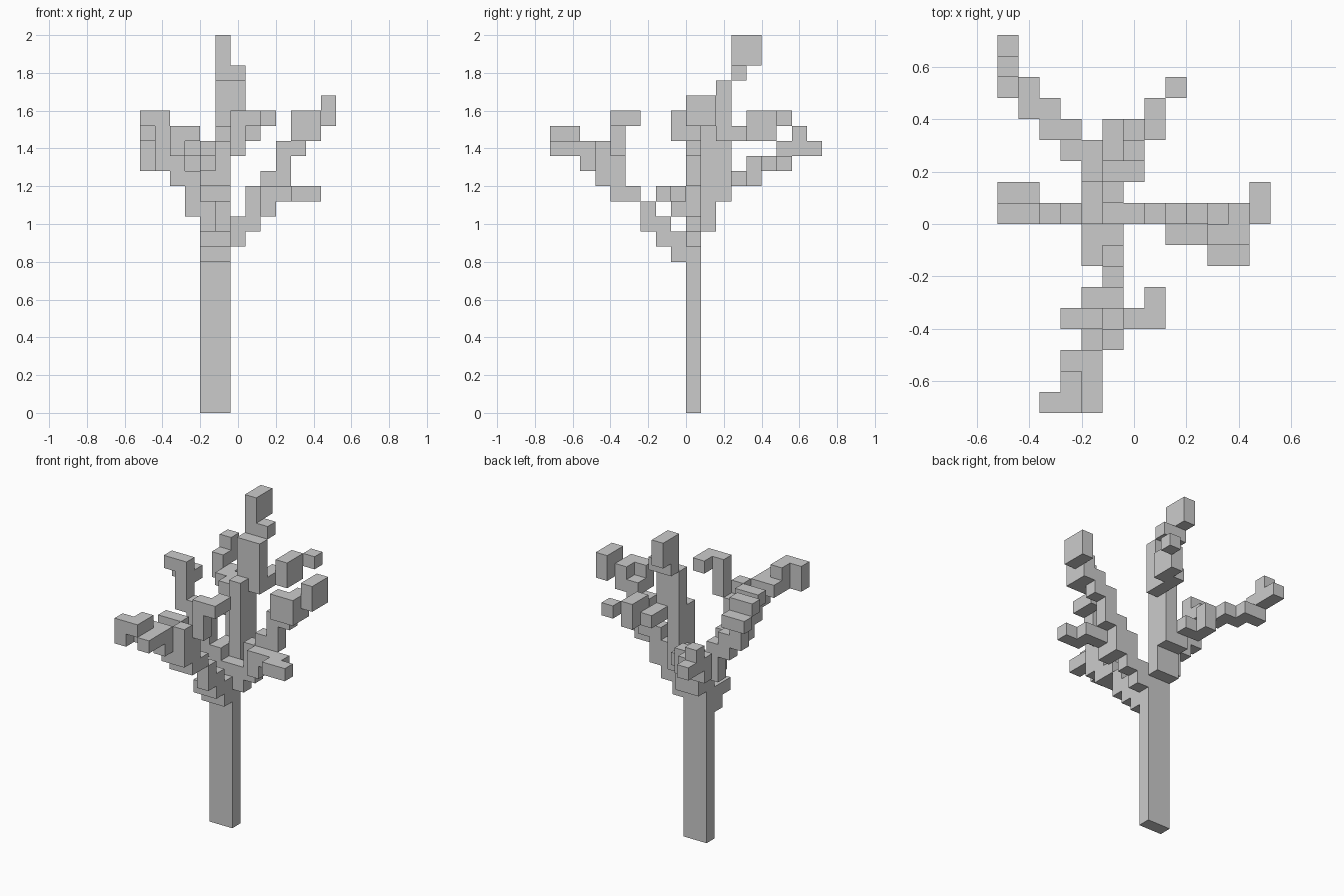
import bpy, bmesh
from mathutils import Vector

if "Cube" in bpy.data.objects:
    bpy.data.objects.remove(bpy.data.objects["Cube"])

S = 0.08                              # edge of one block
ORIGIN = Vector((-0.52, -0.72, 0.0))  # corner of the block grid
parts, filled = {}, set()


def part(name, *columns):
    """Claim upright columns of blocks: (column x, column y, lowest, highest)."""
    cells = {(x, y, z) for x, y, a, b in columns for z in range(a, b + 1)} - filled
    parts[name] = cells
    filled.update(cells)


def build(name, cells):
    """Mesh only the exposed block faces, then merge coplanar ones."""
    bm = bmesh.new()
    verts = {}

    def vert(p):
        if p not in verts:
            verts[p] = bm.verts.new(ORIGIN + Vector(p) * S)
        return verts[p]

    for c in sorted(cells):
        for axis in range(3):
            for side in (0, 1):
                n = list(c)
                n[axis] += 2 * side - 1
                if tuple(n) in filled:
                    continue
                u, v = (axis + 1) % 3, (axis + 2) % 3
                ring = []
                for du, dv in ((0, 0), (1, 0), (1, 1), (0, 1)):
                    p = list(c)
                    p[axis] += side
                    p[u] += du
                    p[v] += dv
                    ring.append(vert(tuple(p)))
                bm.faces.new(ring if side else ring[::-1])
    bmesh.ops.dissolve_limit(bm, angle_limit=0.01, verts=bm.verts[:], edges=bm.edges[:])
    me = bpy.data.meshes.new(name)
    bm.to_mesh(me)
    bm.free()
    bpy.context.collection.objects.link(bpy.data.objects.new(name, me))


# Trunk
part("trunk", (4, 9, 0, 13), (5, 9, 0, 12))

# Central leader, rising and leaning back to the crown tip
part("leader", (5, 10, 12, 18), (5, 11, 14, 21), (6, 11, 18, 21),
     (5, 12, 22, 24), (6, 12, 22, 22), (5, 13, 23, 24))

# Twig off the leader, to the back right
part("back_right_twig", (6, 12, 18, 18), (6, 13, 18, 18), (7, 13, 18, 19),
     (7, 14, 18, 19), (8, 15, 19, 19))

# Back left branch
part("back_left_branch", (4, 10, 12, 13), (4, 11, 14, 15), (4, 12, 15, 15),
     (3, 12, 15, 15), (3, 13, 15, 16), (2, 13, 16, 16), (2, 14, 16, 16),
     (1, 14, 16, 16), (1, 15, 16, 16), (0, 15, 16, 17), (0, 16, 17, 18),
     (0, 17, 17, 17))

# Left branch with upright hooked end
part("left_branch", (3, 9, 13, 15), (2, 9, 15, 16), (1, 9, 16, 19),
     (0, 9, 19, 19), (1, 10, 18, 18), (0, 10, 18, 18))

# Right branch and its low side twig
part("right_branch", (6, 9, 11, 12), (7, 9, 12, 14), (8, 9, 13, 15),
     (9, 9, 15, 17), (10, 9, 17, 18), (10, 8, 18, 19), (11, 8, 18, 19),
     (11, 9, 18, 19), (12, 9, 19, 20), (12, 10, 19, 20))
part("right_twig", (8, 8, 13, 14), (9, 8, 14, 14), (10, 8, 14, 14),
     (10, 7, 14, 14), (11, 7, 14, 14))

# Front branch
part("front_branch", (4, 8, 10, 11), (5, 8, 10, 11), (4, 7, 11, 11),
     (5, 7, 11, 12), (5, 6, 12, 13), (5, 5, 14, 14), (4, 5, 14, 14),
     (4, 4, 14, 16), (5, 4, 14, 16), (5, 3, 15, 17), (4, 3, 15, 16),
     (4, 2, 16, 17), (3, 2, 17, 17))
part("front_tip", (4, 1, 17, 17), (3, 1, 17, 18), (4, 0, 17, 17),
     (3, 0, 18, 18), (2, 0, 17, 18))

# Twigs off the front branch: a hooked one and a stub
part("front_hook_twig", (6, 4, 17, 19), (7, 4, 19, 19), (7, 5, 19, 19))
part("front_stub_twig", (4, 4, 17, 17), (3, 4, 17, 17))

for name, cells in parts.items():
    build(name, cells)
